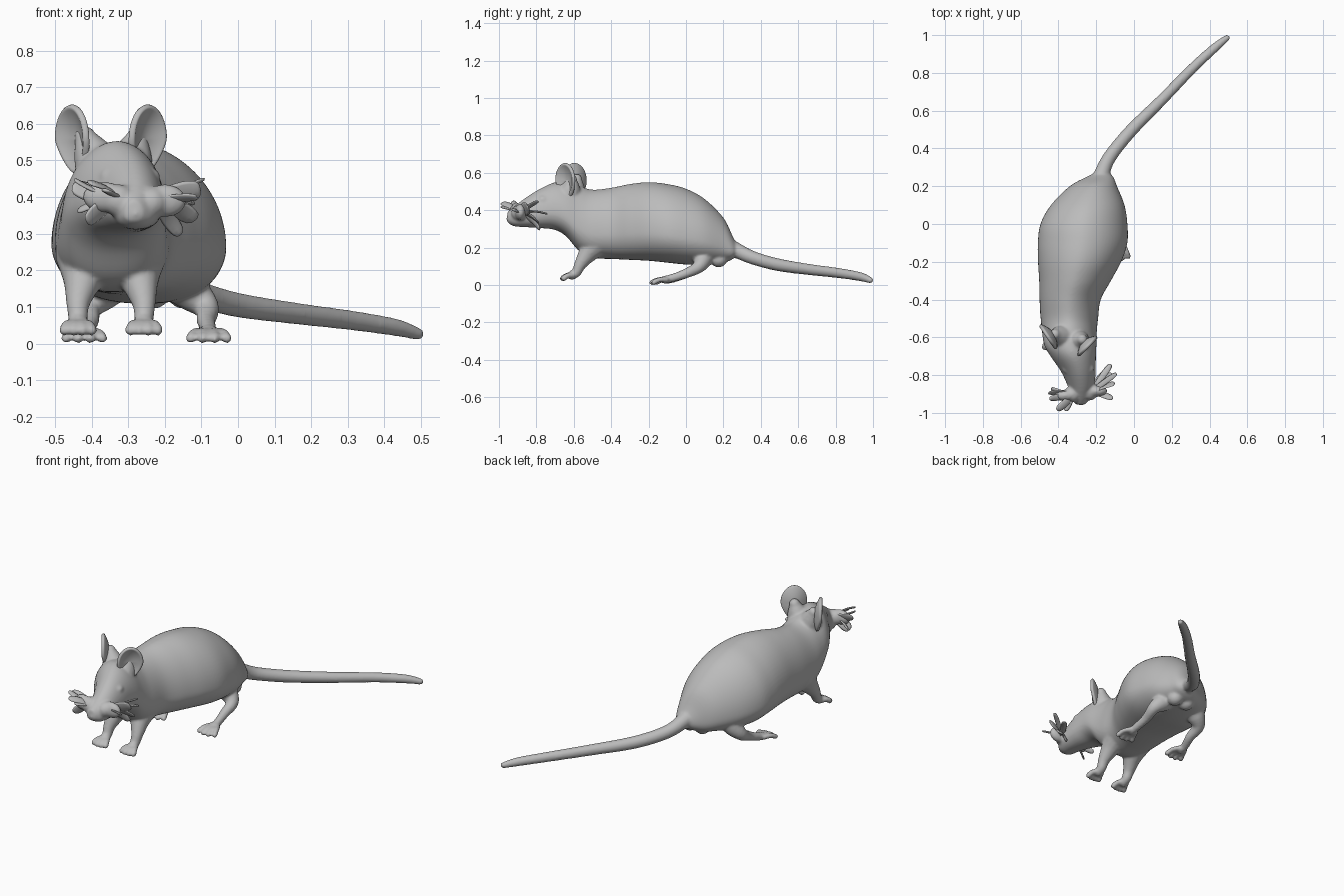
import bpy, bmesh, math, random
from mathutils import Vector, Matrix

random.seed(4)
cube = bpy.data.objects.get("Cube")
if cube:
    bpy.data.objects.remove(cube)

grey = bpy.data.materials.new("plain_grey")
grey.use_nodes = True
tone = (0.5, 0.5, 0.5, 1)
grey.diffuse_color = tone
grey.node_tree.nodes["Principled BSDF"].inputs["Base Color"].default_value = tone


def finish(name, bm):
    """Turn a bmesh into a smooth grey object."""
    bmesh.ops.recalc_face_normals(bm, faces=bm.faces)
    for f in bm.faces:
        f.smooth = True
    mesh = bpy.data.meshes.new(name)
    bm.to_mesh(mesh)
    bm.free()
    mesh.materials.append(grey)
    obj = bpy.data.objects.new(name, mesh)
    bpy.context.collection.objects.link(obj)
    return obj


def thicken(obj, thickness):
    """Give a sheet some thickness and round it."""
    thick = obj.modifiers.new("thickness", "SOLIDIFY")
    thick.thickness = thickness
    thick.offset = 0
    sub = obj.modifiers.new("round", "SUBSURF")
    sub.levels = sub.render_levels = 1


def smooth_rows(rows, steps=5):
    """Catmull-Rom interpolation between rows of numbers."""
    rows = [Vector(r) for r in rows]
    out = []
    for i in range(len(rows) - 1):
        a, b, c = rows[max(i - 1, 0)], rows[i], rows[i + 1]
        d = rows[min(i + 2, len(rows) - 1)]
        for k in range(steps):
            t = k / steps
            out.append(0.5 * (2 * b + (c - a) * t + (2 * a - 5 * b + 4 * c - d) * t * t
                              + (3 * b - a - 3 * c + d) * t ** 3))
    return out + [rows[-1]]


def loft(bm, rings):
    """Skin a list of point rings and cap both ends."""
    rings = [[bm.verts.new(p) for p in ring] for ring in rings]
    n = len(rings[0])
    for a, b in zip(rings, rings[1:]):
        for i in range(n):
            j = (i + 1) % n
            bm.faces.new((a[i], a[j], b[j], b[i]))
    bm.faces.new(rings[0])
    bm.faces.new(rings[-1])


def tube(bm, rows, sides=14):
    """Round limb through rows of x, y, z, radius, with a domed tip."""
    pts = smooth_rows(rows)
    tip, r = pts[-1].copy(), pts[-1][3]
    way = (tip.xyz - pts[-2].xyz).normalized()
    for a in (0.5, 1.0, 1.4):
        p = tip.xyz + way * r * math.sin(a)
        pts.append(Vector((*p, r * math.cos(a))))
    rings = []
    for i, p in enumerate(pts):
        t = (pts[min(i + 1, len(pts) - 1)].xyz - pts[max(i - 1, 0)].xyz).normalized()
        u = t.cross(Vector((1, 0, 0))).normalized()
        v = t.cross(u)
        angles = [math.tau * k / sides for k in range(sides)]
        rings.append([p.xyz + (u * math.cos(a) + v * math.sin(a)) * p[3] for a in angles])
    loft(bm, rings)


def ball(bm, centre, size):
    made = bmesh.ops.create_uvsphere(bm, u_segments=20, v_segments=12, radius=1)
    for v in made["verts"]:
        v.co = Vector(centre) + Vector(a * b for a, b in zip(v.co, size))


# Trunk and head, pear-shaped in section: y, centre x, half width, bottom z, top z
body = bmesh.new()
trunk = [(0.275, -0.17, 0.03, 0.17, 0.21), (0.25, -0.18, 0.07, 0.14, 0.26),
         (0.2, -0.215, 0.125, 0.12, 0.36), (0.1, -0.245, 0.195, 0.11, 0.46),
         (0, -0.265, 0.23, 0.11, 0.515), (-0.1, -0.272, 0.237, 0.12, 0.54),
         (-0.2, -0.288, 0.22, 0.13, 0.55), (-0.3, -0.312, 0.19, 0.135, 0.54),
         (-0.4, -0.338, 0.162, 0.14, 0.52), (-0.5, -0.342, 0.152, 0.145, 0.51),
         (-0.57, -0.342, 0.145, 0.18, 0.53), (-0.64, -0.337, 0.138, 0.26, 0.55),
         (-0.7, -0.322, 0.12, 0.295, 0.55), (-0.78, -0.295, 0.092, 0.305, 0.515),
         (-0.86, -0.28, 0.07, 0.31, 0.465), (-0.92, -0.28, 0.052, 0.315, 0.42),
         (-0.955, -0.285, 0.025, 0.335, 0.39)]
rings = []
for y, cx, w, low, high in smooth_rows(trunk):
    mid = low + 0.35 * (high - low)
    ring = []
    for k in range(72):
        a = math.tau * (k + 0.5) / 72
        above = math.sin(a) > 0
        reach = high - mid if above else mid - low
        across = math.copysign(abs(math.cos(a)) ** (1.1 if above else 0.85), math.cos(a))
        ring.append((cx + w * across, y, mid + reach * math.sin(a)))
    rings.append(ring)
loft(body, rings)

# Muzzle, cheek roots of the whiskers, eyes and rump bumps
ball(body, (-0.235, -0.885, 0.385), (0.045, 0.05, 0.045))
ball(body, (-0.325, -0.9, 0.39), (0.045, 0.045, 0.045))
ball(body, (-0.28, -0.93, 0.355), (0.035, 0.03, 0.03))
ball(body, (-0.2, -0.885, 0.39), (0.06, 0.03, 0.045))
ball(body, (-0.365, -0.908, 0.4), (0.06, 0.03, 0.042))
for x in (-0.232, -0.358):
    ball(body, (x, -0.765, 0.455), (0.02, 0.026, 0.022))
for x in (-0.23, -0.15):
    ball(body, (x, 0.175, 0.135), (0.042, 0.045, 0.04))

# Tail
tube(body, [(-0.18, 0.2, 0.21, 0.06), (-0.168, 0.27, 0.185, 0.042), (-0.125, 0.36, 0.145, 0.036),
            (-0.015, 0.495, 0.108, 0.034), (0.15, 0.66, 0.083, 0.03),
            (0.31, 0.825, 0.063, 0.027), (0.43, 0.935, 0.044, 0.024),
            (0.492, 0.985, 0.026, 0.017)])


def toes(x, y, z, length, spread, radius, tip_z):
    for k in (-1.5, -0.5, 0.5, 1.5):
        reach = length * (1 - 0.12 * abs(k))
        tube(body, [(x + k * spread * 0.4, y, z, radius),
                    (x + k * spread * 0.8, y - reach * 0.6, z, radius * 0.95),
                    (x + k * spread, y - reach, tip_z, radius)], 10)


# Front legs and paws
for x, inward in ((-0.437, 0.02), (-0.257, -0.02)):
    tube(body, [(x + inward, -0.46, 0.24, 0.085), (x + inward * 0.6, -0.52, 0.175, 0.055),
                (x, -0.565, 0.11, 0.033), (x, -0.585, 0.07, 0.027), (x, -0.61, 0.052, 0.025)])
    toes(x, -0.605, 0.05, 0.058, 0.025, 0.016, 0.036)

# Hind legs and long feet
for x, hip, toe_x, shift in ((-0.087, -0.14, -0.08, 0), (-0.405, -0.36, -0.42, 0.015)):
    tube(body, [(hip, 0.05, 0.2, 0.07), (hip, 0.09, 0.155, 0.06), (x, 0.07, 0.1, 0.036),
                (x, 0.0, 0.062, 0.026), (toe_x, -0.08 + shift, 0.036, 0.022),
                (toe_x, -0.115 + shift, 0.028, 0.022)])
    toes(toe_x, -0.1 + shift, 0.028, 0.088, 0.033, 0.015, 0.014)

# Ear stems rising from the head behind the cups
tube(body, [(-0.36, -0.61, 0.455, 0.08), (-0.393, -0.595, 0.51, 0.06), (-0.418, -0.584, 0.565, 0.03)])
tube(body, [(-0.31, -0.64, 0.455, 0.08), (-0.29, -0.62, 0.51, 0.06), (-0.275, -0.612, 0.565, 0.03)])

mouse_body = finish("mouse_body", body)
remesh = mouse_body.modifiers.new("blend", "REMESH")
remesh.mode = "VOXEL"
remesh.voxel_size = 0.007
remesh.use_smooth_shade = True
relax = mouse_body.modifiers.new("relax", "SMOOTH")
relax.factor = 0.5
relax.iterations = 7


# Cupped ears, narrower towards the root
def ear(name, centre, facing, half_width):
    bm = bmesh.new()
    out = Vector((*facing, 0)).normalized()
    side = Vector((-out.y, out.x, 0))
    hub = bm.verts.new(Vector(centre) - out * 0.03)
    last = None
    for s in (0.25, 0.5, 0.75, 0.92, 1.0):
        ring = []
        for k in range(28):
            a = math.tau * k / 28
            up = math.sin(a)
            across = math.cos(a) * half_width * (1 + 0.25 * min(up, 0))
            p = Vector(centre) + side * across * s - out * 0.03 * (1 - s * s)
            p -= out * 0.02 * s * max(-up, 0)
            p.z += up * 0.095 * s
            ring.append(bm.verts.new(p))
        for i in range(28):
            j = (i + 1) % 28
            if last:
                bm.faces.new((last[i], last[j], ring[j], ring[i]))
            else:
                bm.faces.new((hub, ring[j], ring[i]))
        last = ring
    thicken(finish(name, bm), 0.018)


ear("right_ear", (-0.458, -0.6, 0.557), (-0.83, -0.56), 0.076)
ear("left_ear", (-0.242, -0.65, 0.557), (0.72, -0.7), 0.07)


# Whisker tufts: broad and narrow blades from the muzzle (tip x, y, z, half width, tilt)
def tuft(name, root, blades):
    bm = bmesh.new()
    root = Vector(root)
    for x, y, z, width, tilt in blades:
        tip = Vector((x, y, z))
        way = (tip - root).normalized()
        across = (Vector((0, 0, 1)) - way * way.z).normalized()
        across = Matrix.Rotation(tilt, 3, way) @ across
        bulge = way.cross(across) * random.uniform(-0.015, 0.015)
        last = None
        for t, w in ((0, 0.9), (0.3, 0.9), (0.6, 1), (0.85, 0.9), (1, 0.55)):
            p = root.lerp(tip, t) + bulge * math.sin(math.pi * t)
            pair = [bm.verts.new(p + across * w * width), bm.verts.new(p - across * w * width)]
            if last:
                bm.faces.new((last[0], last[1], pair[1], pair[0]))
            last = pair
    thicken(finish(name, bm), 0.012)


tuft("left_whiskers", (-0.22, -0.885, 0.39),
     [(-0.1, -0.845, 0.42, 0.04, 0.4), (-0.115, -0.79, 0.335, 0.035, 0.9),
      (-0.09, -0.79, 0.45, 0.018, 1.2), (-0.12, -0.74, 0.38, 0.02, 1.4),
      (-0.155, -0.78, 0.295, 0.025, 0.6), (-0.11, -0.925, 0.4, 0.022, 1.0)])
tuft("right_whiskers", (-0.325, -0.91, 0.4),
     [(-0.455, -0.895, 0.43, 0.032, 0.5), (-0.415, -0.925, 0.33, 0.033, -0.6),
      (-0.45, -0.925, 0.45, 0.02, 1.3), (-0.41, -0.985, 0.44, 0.025, 1.1),
      (-0.365, -0.99, 0.42, 0.02, 1.4), (-0.44, -0.87, 0.36, 0.02, 0.9)])
